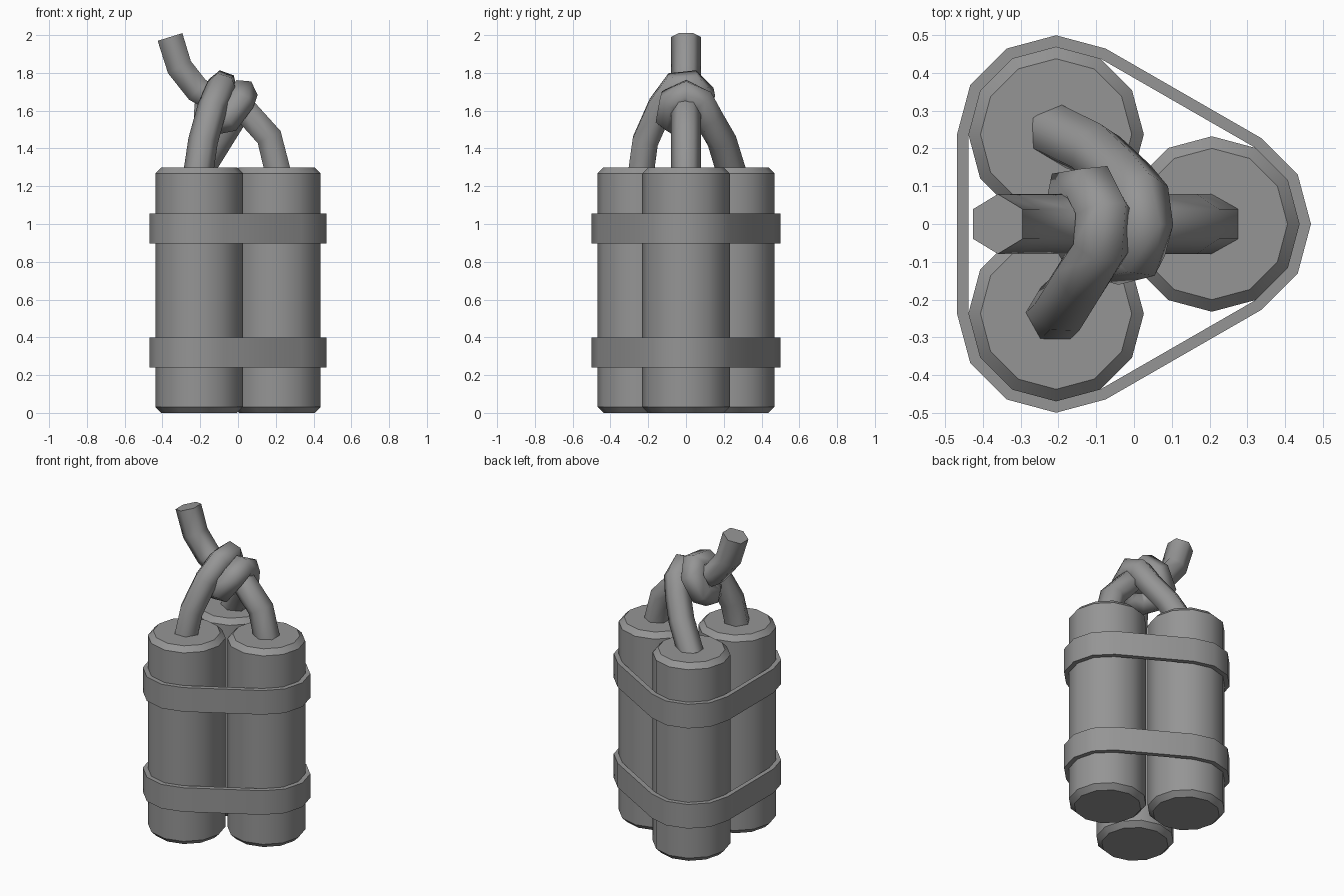
import bpy, bmesh, math
from mathutils import Vector, Quaternion

if "Cube" in bpy.data.objects:
    bpy.data.objects.remove(bpy.data.objects["Cube"])

grey = bpy.data.materials.new("plain grey")
grey.use_nodes = True
COLOUR = (0.3, 0.3, 0.3, 1)
grey.diffuse_color = COLOUR
grey.node_tree.nodes["Principled BSDF"].inputs["Base Color"].default_value = COLOUR

RADIUS, SIDES = 0.232, 12
CENTRES = {"left": (0.206, 0), "back_right": (-0.206, 0.237), "front_right": (-0.206, -0.237)}


def finish(name, bm, angle):
    bmesh.ops.recalc_face_normals(bm, faces=bm.faces)
    mesh = bpy.data.meshes.new(name)
    bm.to_mesh(mesh)
    bm.free()
    obj = bpy.data.objects.new(name, mesh)
    bpy.context.collection.objects.link(obj)
    mesh.materials.append(grey)
    bpy.ops.object.select_all(action="DESELECT")
    obj.select_set(True)
    bpy.context.view_layer.objects.active = obj
    bpy.ops.object.shade_smooth_by_angle(angle=math.radians(angle))
    return obj


def bridge(bm, a, b):
    for i in range(len(a)):
        j = (i + 1) % len(a)
        bm.faces.new((a[i], a[j], b[j], b[i]))


def tube(name, centre):
    # Upright tube with chamfered rims
    bm = bmesh.new()
    rings = []
    for r, z in ((0.2, 0), (RADIUS, 0.032), (RADIUS, 1.268), (0.2, 1.3)):
        angles = [2 * math.pi * i / SIDES for i in range(SIDES)]
        rings.append([bm.verts.new((centre[0] + r * math.cos(a), centre[1] + r * math.sin(a), z))
                      for a in angles])
    for a, b in zip(rings, rings[1:]):
        bridge(bm, a, b)
    bm.faces.new(rings[0])
    bm.faces.new(rings[-1])
    finish(name, bm, 40)


def strap(name, bottom, top):
    # Band pulled tight around the three tubes
    bm = bmesh.new()

    def loop(r, z):
        points = []
        for centre, start in zip(CENTRES.values(), (-60, 60, 180)):
            for step in range(5):
                a = math.radians(start + 30 * step)
                points.append(bm.verts.new((centre[0] + r * math.cos(a),
                                            centre[1] + r * math.sin(a), z)))
        return points

    loops = [loop(RADIUS, bottom), loop(0.262, bottom), loop(0.262, top), loop(RADIUS, top)]
    for i in range(4):
        bridge(bm, loops[i], loops[(i + 1) % 4])
    finish(name, bm, 40)


def rope(name, path, side, radius=0.079):
    # Six-sided cord swept along a path without twisting
    bm = bmesh.new()
    path = [Vector(p) for p in path]
    side = Vector(side)
    rings = []
    for i, p in enumerate(path):
        before = (p - path[i - 1]).normalized() if i else Vector()
        after = (path[i + 1] - p).normalized() if i + 1 < len(path) else Vector()
        tangent = (before + after).normalized()
        side = (side - tangent * side.dot(tangent)).normalized()
        rings.append([bm.verts.new(p + Quaternion(tangent, k * math.pi / 3) @ side * radius)
                      for k in range(6)])
    for a, b in zip(rings, rings[1:]):
        bridge(bm, a, b)
    bm.faces.new(rings[0])
    bm.faces.new(rings[-1])
    finish(name, bm, 75)


for key, centre in CENTRES.items():
    tube(key + "_tube", centre)

strap("lower_strap", 0.24, 0.398)
strap("upper_strap", 0.897, 1.055)

# Cord from the left tube through the knot to the free end
rope("main_cord", [(0.215, 0, 1.26), (0.165, 0, 1.46), (0.03, 0, 1.61), (-0.1, 0, 1.65),
                   (-0.215, 0, 1.71), (-0.31, 0, 1.83), (-0.36, 0, 1.99)], (0, 1, 0))

# Cord from the front tube, wound twice round the main cord, down to the back tube
rope("knotted_cord", [(-0.212, -0.24, 1.26), (-0.185, -0.215, 1.44), (-0.135, -0.135, 1.62),
                      (-0.085, -0.06, 1.73), (-0.08, 0.03, 1.74), (-0.11, 0.085, 1.68),
                      (-0.16, 0.08, 1.6), (-0.165, 0.0, 1.56), (-0.13, -0.07, 1.55),
                      (-0.05, -0.085, 1.56), (0.01, -0.075, 1.65), (0.025, 0, 1.69),
                      (0.015, 0.075, 1.65), (-0.025, 0.12, 1.56), (-0.1, 0.19, 1.44),
                      (-0.212, 0.245, 1.26)], (1, 0, 0))
